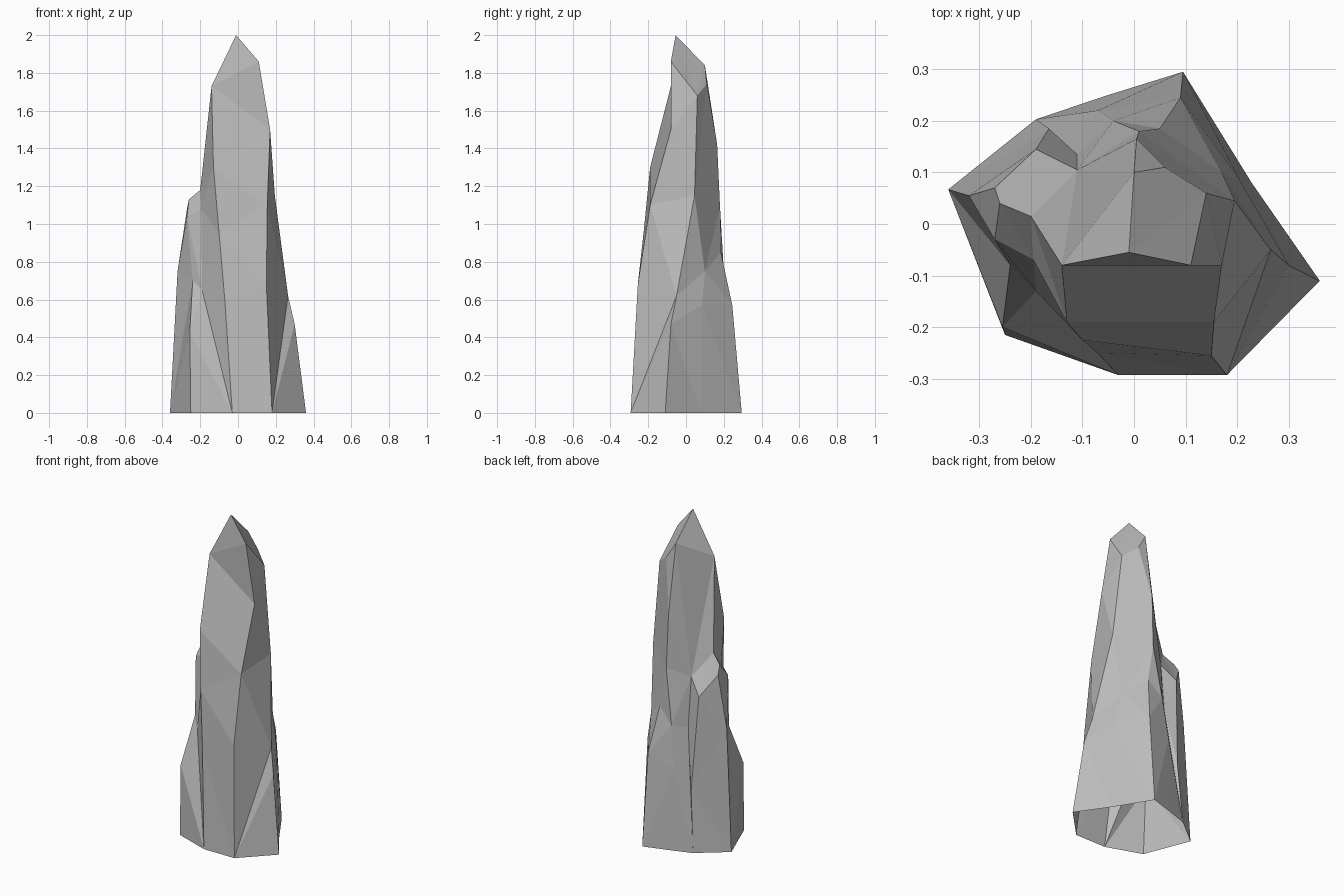
import bpy
import bmesh

default_cube = bpy.data.objects.get("Cube")
if default_cube:
    bpy.data.objects.remove(default_cube, do_unlink=True)


def make_material(name, colour):
    material = bpy.data.materials.new(name)
    material.use_nodes = True
    material.diffuse_color = colour
    shader = material.node_tree.nodes["Principled BSDF"]
    shader.inputs["Base Color"].default_value = colour
    shader.inputs["Roughness"].default_value = .9
    return material


def zip_ridges(bm, vertex_of, left, right):
    """Fill the rock face between two rising ridges with triangles."""
    i = j = 0
    while i < len(left) - 1 or j < len(right) - 1:
        # Step up whichever ridge has the lower next point
        left_done = i == len(left) - 1
        right_done = j == len(right) - 1
        step_left = right_done or (not left_done and left[i + 1][2] <= right[j + 1][2])
        if step_left:
            corners = (left[i], right[j], left[i + 1])
            i += 1
        else:
            corners = (left[i], right[j], right[j + 1])
            j += 1
        if len(set(corners)) == len(corners):
            verts = [vertex_of[point] for point in corners]
            if not bm.faces.get(verts):
                bm.faces.new(verts)


def build_rock(name, ridges, material):
    """Join neighbouring ridges into one faceted shell, open underneath."""
    bm = bmesh.new()
    points = sorted({point for ridge in ridges for point in ridge})
    vertex_of = {point: bm.verts.new(point) for point in points}
    for index, ridge in enumerate(ridges):
        zip_ridges(bm, vertex_of, ridge, ridges[(index + 1) % len(ridges)])
    mesh = bpy.data.meshes.new(name)
    bm.to_mesh(mesh)
    bm.free()
    mesh.materials.append(material)
    rock = bpy.data.objects.new(name, mesh)
    bpy.context.collection.objects.link(rock)
    return rock


# Points where several ridges meet
apex = (-.01, -.055, 2)
right_shoulder = (.11, -.08, 1.86)
back_shoulder = (0, .1, 1.84)
left_shoulder = (-.14, -.08, 1.73)
right_waist = (.195, .045, 1.15)
left_waist = (-.2, .015, 1.18)
shard_tip = (-.26, .04, 1.13)
front_break = (-.13, -.19, 1.3)
back_break = (.01, .18, 1.09)
front_foot = (-.03, -.293, 0)
back_foot = (-.19, .203, 0)

# Main spire, front and right
front_right = [(.18, -.293, 0), (.15, -.255, .68), (.155, -.19, 1.1),
               (.17, -.08, 1.5), right_shoulder, apex]
right = [(.36, -.11, 0), (.3, -.08, .47), (.265, -.05, .62),
         right_waist, (.14, .06, 1.68), apex]

# Slab and notch at the back
right_notch = [(.228, .08, 0), (.205, .085, .57), (.17, .1, .75),
               right_waist, (.06, .11, 1.74), back_shoulder, apex]
back_right = [(.095, .295, 0), (.09, .245, .57), (.05, .185, .85),
              back_break, (.005, .165, 1.42), back_shoulder, apex]
back = [(-.05, .25, 0), (-.07, .22, .5), (-.04, .2, .755),
        back_break, (.005, .165, 1.42), back_shoulder, apex]
back_gully = [back_foot, (-.11, .135, .74), (-.11, .105, 1.04),
              back_shoulder, apex]

# Leaning shard on the side
shard_back = [back_foot, (-.165, .185, .38), (-.19, .145, .95),
              left_waist, left_shoulder, apex]
shard_side = [(-.36, .067, 0), (-.32, .055, .75), (-.27, .07, 1.08),
              shard_tip, left_waist, left_shoulder, apex]
shard_front = [(-.25, -.215, 0), (-.255, -.2, .43), (-.24, -.08, .7),
               (-.27, -.03, 1.04), shard_tip, left_waist, left_shoulder, apex]
shard_gully = [front_foot, (-.19, -.13, .65), (-.195, -.07, 1.08),
               front_break, left_shoulder, apex]
front_left = [front_foot, (-.07, -.25, .6), (-.1, -.225, .95),
              front_break, left_shoulder, apex]

stone = make_material("grey stone", (.5, .5, .5, 1))
build_rock("rock_spire", [front_right, right, right_notch, back_right, back,
                          back_gully, shard_back, shard_side, shard_front,
                          shard_gully, front_left], stone)
